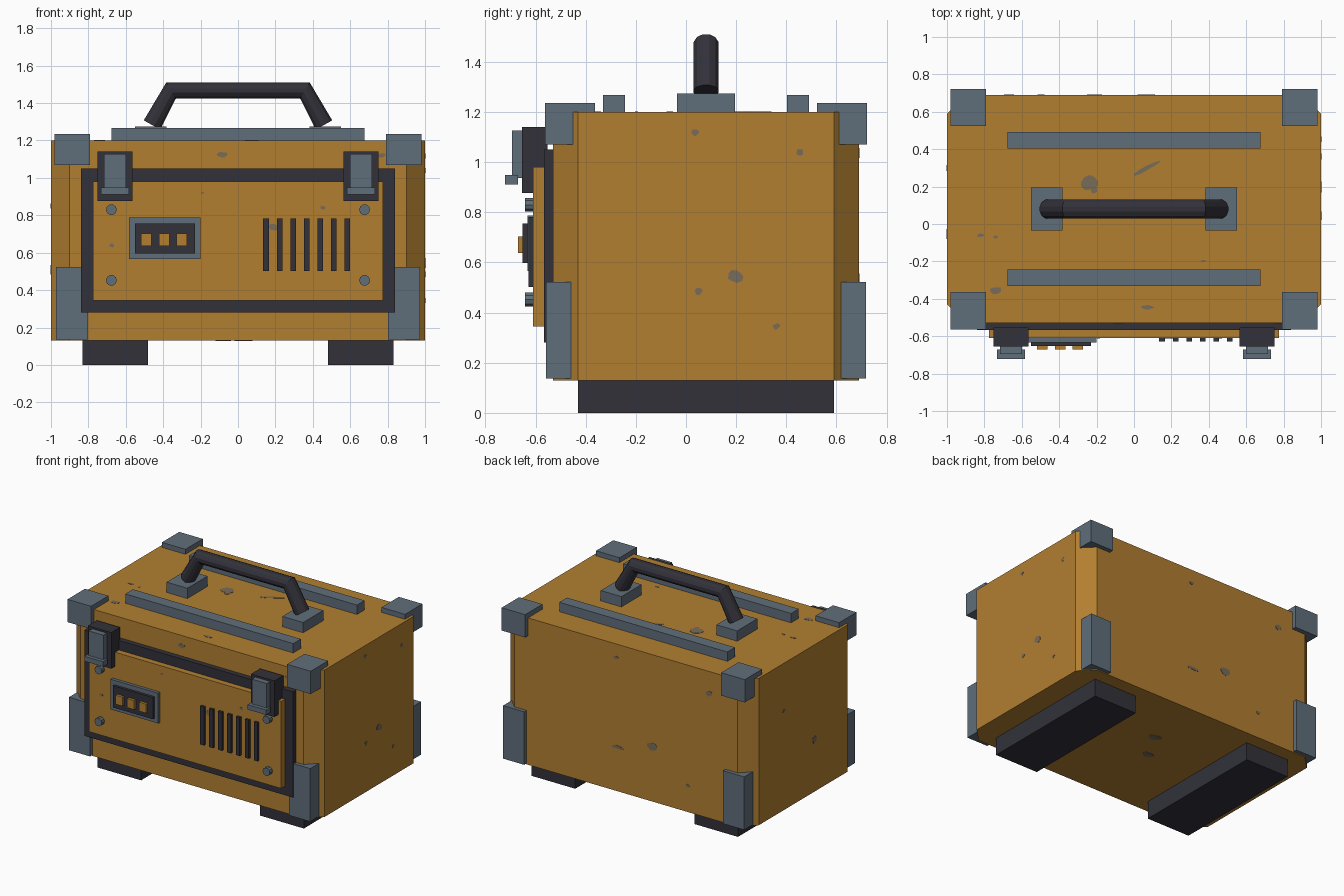
import bpy, bmesh, math, random
from mathutils import Vector

if "Cube" in bpy.data.objects:
    bpy.data.objects.remove(bpy.data.objects["Cube"])

random.seed(4)


def material(name, rgb):
    m = bpy.data.materials.new(name)
    m.diffuse_color = (*rgb, 1)
    m.use_nodes = True
    m.node_tree.nodes["Principled BSDF"].inputs["Base Color"].default_value = m.diffuse_color
    return m


OCHRE = material("ochre paint", (0.445, 0.212, 0.030))
STEEL = material("blue grey steel", (0.117, 0.156, 0.195))
DARK = material("dark rubber", (0.032, 0.031, 0.042))
WEAR = material("worn metal", (0.190, 0.150, 0.105))
CY = 0.08  # middle of the case in depth


def finish(name, bm, mat):
    bmesh.ops.recalc_face_normals(bm, faces=bm.faces)
    me = bpy.data.meshes.new(name)
    bm.to_mesh(me)
    bm.free()
    me.materials.append(mat)
    ob = bpy.data.objects.new(name, me)
    bpy.context.collection.objects.link(ob)
    return ob


def prism(name, base, offset, mat):
    """Extrude a flat outline along an offset vector."""
    bm = bmesh.new()
    f = bm.faces.new([bm.verts.new(p) for p in base])
    r = bmesh.ops.extrude_face_region(bm, geom=[f], use_keep_orig=True)
    vs = [g for g in r["geom"] if isinstance(g, bmesh.types.BMVert)]
    bmesh.ops.translate(bm, verts=vs, vec=offset)
    return finish(name, bm, mat)


def box(name, x, y, z, mat):
    base = [(x[0], y[0], z[0]), (x[1], y[0], z[0]), (x[1], y[1], z[0]), (x[0], y[1], z[0])]
    return prism(name, base, (0, 0, z[1] - z[0]), mat)


def flip(r, s):
    """Mirror a range about zero when s is -1."""
    return r if s > 0 else (-r[1], -r[0])


# Case with chamfered upright edges
outline = [(0.9, -0.61), (1, -0.51), (1, 0.51), (0.9, 0.61),
           (-0.9, 0.61), (-1, 0.51), (-1, -0.51), (-0.9, -0.61)]
prism("case_body", [(x, y + CY, 0.13) for x, y in outline], (0, 0, 1.07), OCHRE)

# Front frame and panel
box("front_frame", (-0.84, 0.84), (-0.567, -0.52), (0.28, 1.05), DARK)
box("front_panel", (-0.775, 0.775), (-0.61, -0.56), (0.345, 0.98), OCHRE)

for s, side in ((-1, "left"), (1, "right")):
    # Feet, latches and handle mounts
    box(f"{side}_foot", flip((0.48, 0.832), s), (-0.43, 0.59), (0, 0.135), DARK)
    box(f"{side}_latch_base", flip((0.563, 0.752), s), (-0.655, -0.553), (0.877, 1.14), DARK)
    box(f"{side}_latch_plate", flip((0.598, 0.717), s), (-0.695, -0.65), (0.937, 1.127), STEEL)
    box(f"{side}_latch_lip", flip((0.583, 0.732), s), (-0.722, -0.67), (0.912, 0.948), STEEL)
    box(f"{side}_handle_mount", flip((0.383, 0.55), s), (-0.036, 0.196), (1.19, 1.275), STEEL)
    # Corner guards
    for t, end in ((-1, "front"), (1, "back")):
        lo, hi = flip((0.538, 0.638), t), flip((0.443, 0.643), t)
        box(f"{end}_{side}_lower_guard", flip((0.802, 0.972), s),
            (lo[0] + CY, lo[1] + CY), (0.137, 0.523), STEEL)
        box(f"{end}_{side}_upper_guard", flip((0.79, 0.98), s),
            (hi[0] + CY, hi[1] + CY), (1.07, 1.236), STEEL)
    # Panel screws
    for z, lvl in ((0.452, "lower"), (0.83, "upper")):
        ring = [(s * 0.677 + 0.029 * math.cos(a), -0.643, z + 0.029 * math.sin(a))
                for a in (i * math.tau / 10 for i in range(10))]
        prism(f"{side}_{lvl}_screw", ring, (0, 0.04, 0), STEEL)

# Counter window with three blocks
box("counter_surround", (-0.583, -0.2), (-0.633, -0.605), (0.567, 0.787), STEEL)
box("counter_window", (-0.552, -0.23), (-0.652, -0.63), (0.597, 0.755), DARK)
for i in range(3):
    x = -0.49 + i * 0.095
    box(f"counter_block_{i + 1}", (x - 0.028, x + 0.028), (-0.671, -0.65), (0.637, 0.703), OCHRE)

# Vent slats
for i in range(7):
    x = 0.15 + i * 0.0722
    box(f"vent_slat_{i + 1}", (x - 0.015, x + 0.015), (-0.628, -0.605), (0.502, 0.782), DARK)

# Lid ribs
for y, n in ((-0.287, "front"), (0.447, "back")):
    box(f"{n}_lid_rib", (-0.677, 0.677), (y - 0.044, y + 0.044), (1.19, 1.268), STEEL)

# Carry handle: twelve-sided bent tube
cu = bpy.data.curves.new("carry_handle", "CURVE")
cu.dimensions = "3D"
cu.bevel_depth, cu.bevel_resolution, cu.use_fill_caps = 0.052, 4, True
sp = cu.splines.new("POLY")
sp.points.add(3)
for p, (x, z) in zip(sp.points, ((-0.46, 1.283), (-0.358, 1.467), (0.358, 1.467), (0.46, 1.283))):
    p.co = (x, CY, z, 1)
    p.tilt = math.pi / 12
cu.materials.append(DARK)
handle = bpy.data.objects.new("carry_handle", cu)
bpy.context.collection.objects.link(handle)
bpy.context.view_layer.objects.active = handle
handle.select_set(True)
bpy.ops.object.convert(target="MESH")
for f in handle.data.polygons:
    f.use_smooth = False


def chip(name, centre, u, v, n, ru, rv, turn=0):
    """Irregular thin chip of worn paint lying on a face with normal n."""
    c, u, v, n = (Vector(k) for k in (centre, u, v, n))
    ca, sa = math.cos(turn), math.sin(turn)
    pts = []
    for i in range(9):
        a = i * math.tau / 9
        k = random.uniform(0.75, 1.15)
        p, q = ru * k * math.cos(a), rv * k * math.sin(a)
        pts.append(c - n * 0.002 + u * (p * ca - q * sa) + v * (p * sa + q * ca))
    prism(name, pts, n * 0.004, WEAR)


X, Y, Z = (1, 0, 0), (0, 1, 0), (0, 0, 1)
# Worn chips on each face
for x, y, a, b, t in ((-0.24, 0.225, 0.055, 0.04, 0.2), (-0.215, 0.19, 0.02, 0.025, 0),
                      (0.07, 0.3, 0.08, 0.013, 0.5), (-0.82, -0.06, 0.02, 0.01, 0),
                      (-0.74, -0.07, 0.012, 0.008, 0), (-0.74, -0.355, 0.033, 0.022, 0),
                      (0.07, -0.445, 0.035, 0.013, 0), (0.37, -0.197, 0.015, 0.007, 0)):
    chip("lid_chip", (x, y, 1.2), X, Y, Z, a, b, t)
for x, z, y, a, b in ((-0.08, 1.125, -0.53, 0.03, 0.015), (0.77, 1.12, -0.53, 0.02, 0.012),
                      (0.19, 0.735, -0.61, 0.03, 0.02), (0.455, 0.84, -0.61, 0.016, 0.012),
                      (-0.675, 0.64, -0.61, 0.013, 0.012), (-0.19, 0.92, -0.61, 0.01, 0.006)):
    chip("front_chip", (x, y, z), X, Z, (0, -1, 0), a, b)
for y, z, r in ((0.035, 1.12, 0.017), (0.455, 1.04, 0.015), (0.2, 0.545, 0.03),
                (0.05, 0.485, 0.016), (0.36, 0.345, 0.014)):
    chip("right_chip", (1, y, z), Y, Z, X, r, r * 0.9)
for y, z, r in ((-0.05, 0.51, 0.028), (0.3, 0.85, 0.015)):
    chip("left_chip", (-1, y, z), Y, Z, (-1, 0, 0), r, r * 0.9)
for x, z, a, b in ((0.08, 1.1, 0.022, 0.012), (-0.67, 1.04, 0.025, 0.022), (-0.21, 0.53, 0.05, 0.028),
                   (0.07, 0.45, 0.05, 0.012), (-0.495, 0.32, 0.02, 0.012)):
    chip("back_chip", (x, 0.69, z), X, Z, Y, a, b)
for x, y, a, b in ((0.03, 0.25, 0.05, 0.03), (-0.08, 0.05, 0.04, 0.03)):
    chip("underside_chip", (x, y, 0.13), X, Y, (0, 0, -1), a, b)
